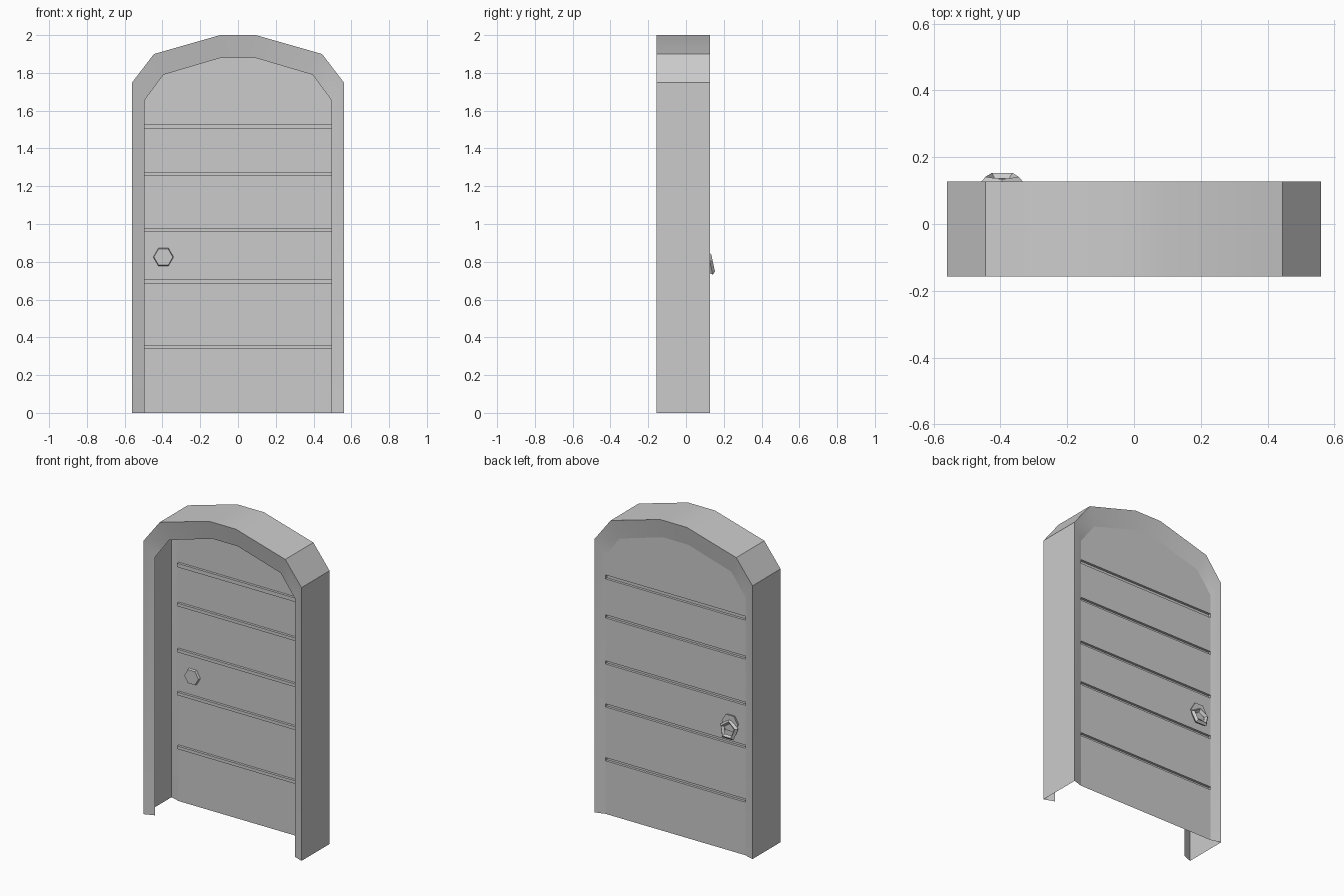
import bpy, bmesh, math
from mathutils import Matrix, Vector

if "Cube" in bpy.data.objects:
    bpy.data.objects.remove(bpy.data.objects["Cube"])

HALF_OUT = [(0.56, 0), (0.56, 1.75), (0.445, 1.9), (0.095, 2.0)]
HALF_IN = [(0.495, 0), (0.495, 1.655), (0.395, 1.79), (0.09, 1.88)]
GROOVES = [(0.34, 0.36), (0.685, 0.705), (0.96, 0.98), (1.255, 1.275), (1.505, 1.53)]
DOOR_Y = 0.107


def mirrored(half):
    return half + [(-x, z) for x, z in reversed(half)]


def finish(bm, name):
    me = bpy.data.meshes.new(name)
    bm.to_mesh(me)
    bm.free()
    ob = bpy.data.objects.new(name, me)
    bpy.context.collection.objects.link(ob)
    bpy.ops.object.select_all(action='DESELECT')
    ob.select_set(True)
    bpy.context.view_layer.objects.active = ob
    bpy.ops.object.shade_smooth_by_angle(angle=math.radians(30))
    return ob


def bridge(bm, loops, closed):
    for a, b in zip(loops, loops[1:]):
        n = len(a)
        for i in range(n if closed else n - 1):
            j = (i + 1) % n
            bm.faces.new((a[i], b[i], b[j], a[j]))


# Arched frame: thin open shell, sloped trim front and back
bm = bmesh.new()
loops = [[bm.verts.new((x, y, z)) for x, z in mirrored(half)]
         for half, y in ((HALF_IN, -0.132), (HALF_OUT, -0.157),
                         (HALF_OUT, 0.127), (HALF_IN, DOOR_Y))]
bridge(bm, loops, False)
bmesh.ops.reverse_faces(bm, faces=bm.faces)
bm.normal_update()
if sum(f.normal.dot(f.calc_center_median() - Vector((0, 0, 1))) for f in bm.faces) < 0:
    bmesh.ops.reverse_faces(bm, faces=bm.faces)
finish(bm, "arched_frame")

# Door sheet: boards separated by grooves pressed in from the back
bm = bmesh.new()
levels = [0] + [z for pair in GROOVES for z in pair]
rows = [[bm.verts.new((x, DOOR_Y, z)) for x in (0.495, -0.495)] for z in levels]
strips = []
for i, (a, b) in enumerate(zip(rows, rows[1:])):
    f = bm.faces.new((a[0], a[1], b[1], b[0]))
    if i % 2:
        strips.append(f)
top = [bm.verts.new((x, DOOR_Y, z)) for x, z in mirrored(HALF_IN[1:])]
bm.faces.new([rows[-1][0]] + [rows[-1][1]] + top[::-1])
res = bmesh.ops.extrude_face_region(bm, geom=strips)
moved = [v for v in res["geom"] if isinstance(v, bmesh.types.BMVert)]
bmesh.ops.translate(bm, verts=moved, vec=(0, -0.016, 0))
bmesh.ops.delete(bm, geom=[f for f in strips if f.is_valid], context='FACES_ONLY')
finish(bm, "door_boards")

# Hexagonal plate passing through the door
bm = bmesh.new()
bmesh.ops.create_cone(bm, cap_ends=True, segments=6, radius1=0.05, radius2=0.058, depth=0.03,
                      matrix=Matrix.Translation((-0.395, DOOR_Y, 0.825))
                      @ Matrix.Rotation(-math.pi / 2, 4, 'X')
                      @ Matrix.Rotation(math.radians(30), 4, 'Z'))
finish(bm, "handle_plate")

# Five-sided ring pull, hanging with its lower edge tilted outwards
bm = bmesh.new()
place = Matrix.Translation((-0.395, 0.13, 0.785)) @ Matrix.Rotation(math.radians(12), 4, 'X')
loops = []
for k in range(4):
    t = math.tau * k / 4
    r, y = 0.052 + 0.015 * math.cos(t), 0.015 * math.sin(t)
    loops.append([bm.verts.new(place @ Vector((r * math.sin(math.tau * i / 5), y,
                                               r * math.cos(math.tau * i / 5))))
                  for i in range(5)])
bridge(bm, loops + loops[:1], True)
bmesh.ops.recalc_face_normals(bm, faces=bm.faces)
finish(bm, "ring_pull")
